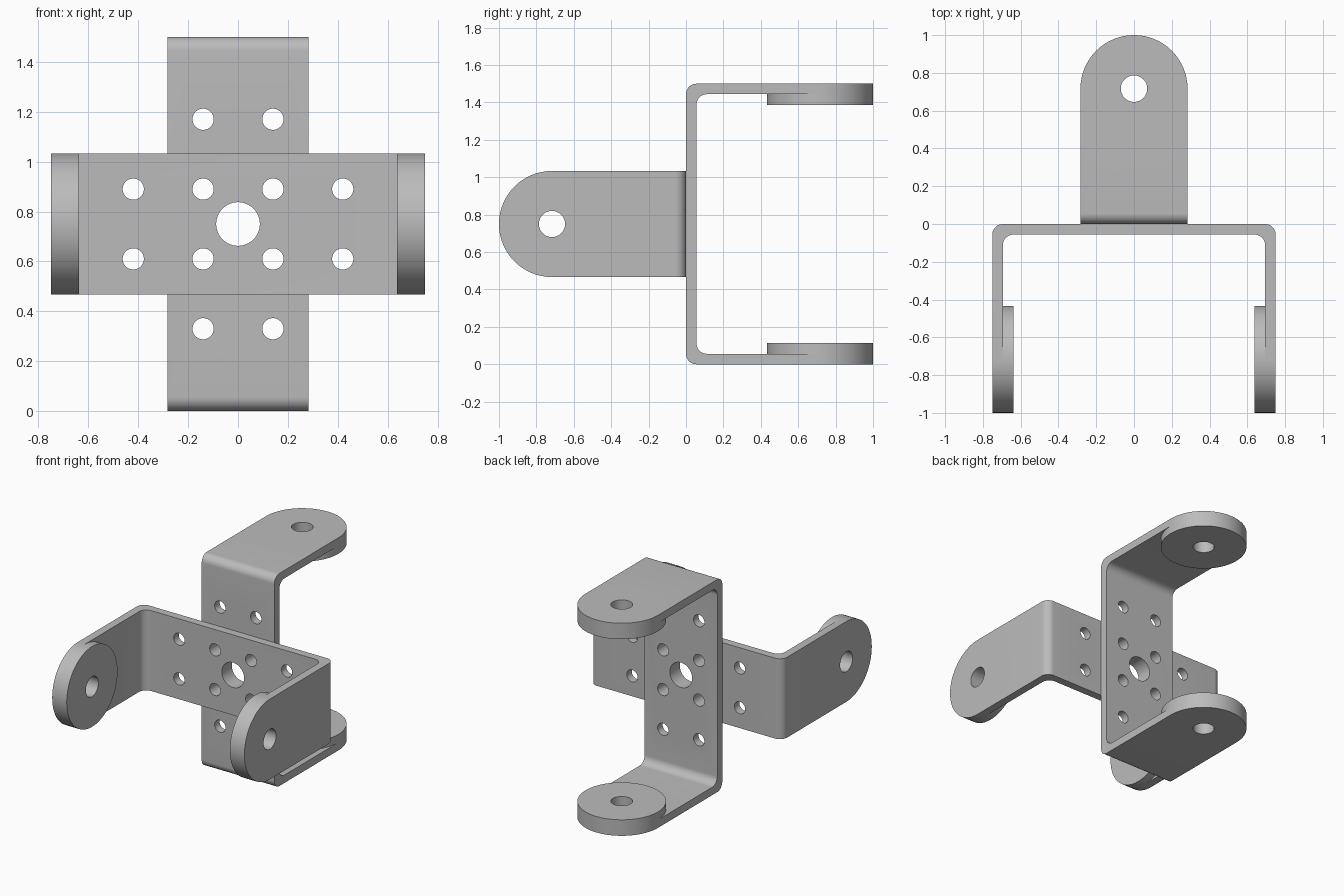
import bpy, bmesh
from math import cos, sin, pi, radians
from mathutils import Matrix, Vector

cube = bpy.data.objects.get("Cube")
if cube:
    bpy.data.objects.remove(cube, do_unlink=True)

HALF = 0.75        # half span of each bracket
W = 0.2835         # half width of the strip, and radius of the arm tips
T = 0.056          # sheet thickness
BOSS = 0.113       # thickness of the arm tips
PIVOT = -1 + W     # distance of the arm holes from the plate

metal = bpy.data.materials.new("grey_metal")
metal.use_nodes = True
metal.diffuse_color = (0.5, 0.5, 0.5, 1)
metal.node_tree.nodes["Principled BSDF"].inputs["Base Color"].default_value = (0.5, 0.5, 0.5, 1)


def make_object(name, bm):
    bmesh.ops.recalc_face_normals(bm, faces=bm.faces[:])
    mesh = bpy.data.meshes.new(name)
    bm.to_mesh(mesh)
    bm.free()
    mesh.materials.append(metal)
    obj = bpy.data.objects.new(name, mesh)
    bpy.context.collection.objects.link(obj)
    return obj


def add_cylinder(bm, axis, centre, radius, depth):
    turn = Matrix.Rotation(pi / 2, 4, 'Y' if axis == 'X' else 'X')
    bmesh.ops.create_cone(bm, cap_ends=True, segments=64, radius1=radius, radius2=radius,
                          depth=depth, matrix=Matrix.Translation(centre) @ turn)


def combine(obj, bm, operation):
    tool = make_object("tool", bm)
    tool.hide_render = True
    mod = obj.modifiers.new(operation, 'BOOLEAN')
    mod.operation, mod.solver, mod.object = operation, 'EXACT', tool
    bpy.context.view_layer.objects.active = obj
    bpy.ops.object.modifier_apply(modifier=mod.name)
    bpy.data.objects.remove(tool, do_unlink=True)


def corner(x, y, r):
    """Rounded corner of the bent sheet, from the arm side to the plate side."""
    steps = 10
    return [(x - r + r * cos(pi / 2 * i / steps), y - r + r * sin(pi / 2 * i / steps))
            for i in range(steps + 1)]


def bracket(name):
    # Bent U-shaped strip
    outer = [(HALF, PIVOT)] + corner(HALF, 0, T)
    inner = [(HALF - T, PIVOT)] + corner(HALF - T, -T, T)
    outline = (outer + [(-x, y) for x, y in reversed(outer)]
               + [(-x, y) for x, y in inner] + inner[::-1])
    bm = bmesh.new()
    face = bm.faces.new([bm.verts.new((x, y, -W)) for x, y in outline])
    ext = bmesh.ops.extrude_face_region(bm, geom=[face])
    bmesh.ops.translate(bm, vec=Vector((0, 0, 2 * W)),
                        verts=[v for v in ext["geom"] if isinstance(v, bmesh.types.BMVert)])
    obj = make_object(name, bm)

    # Thick round arm tips
    bm = bmesh.new()
    for side in (-1, 1):
        add_cylinder(bm, 'X', (side * (HALF - BOSS / 2), PIVOT, 0), W, BOSS)
    combine(obj, bm, 'UNION')

    # Pivot holes, centre hole and the grid of screw holes
    bm = bmesh.new()
    for side in (-1, 1):
        add_cylinder(bm, 'X', (side * HALF, PIVOT, 0), 0.07, 0.5)
    add_cylinder(bm, 'Y', (0, 0, 0), 0.0875, 0.3)
    for x in (-0.42, -0.14, 0.14, 0.42):
        for z in (-0.14, 0.14):
            add_cylinder(bm, 'Y', (x, 0, z), 0.0425, 0.3)
    combine(obj, bm, 'DIFFERENCE')

    bpy.ops.object.select_all(action='DESELECT')
    obj.select_set(True)
    bpy.ops.object.shade_smooth_by_angle(angle=radians(30))
    return obj


# Two identical brackets back to back, the rear one turned a quarter
lift = Matrix.Translation((0, 0, HALF))
front = bracket("front_bracket")
front.matrix_world = lift
rear = bracket("rear_bracket")
rear.matrix_world = lift @ Matrix.Rotation(pi, 4, 'Z') @ Matrix.Rotation(pi / 2, 4, 'Y')
